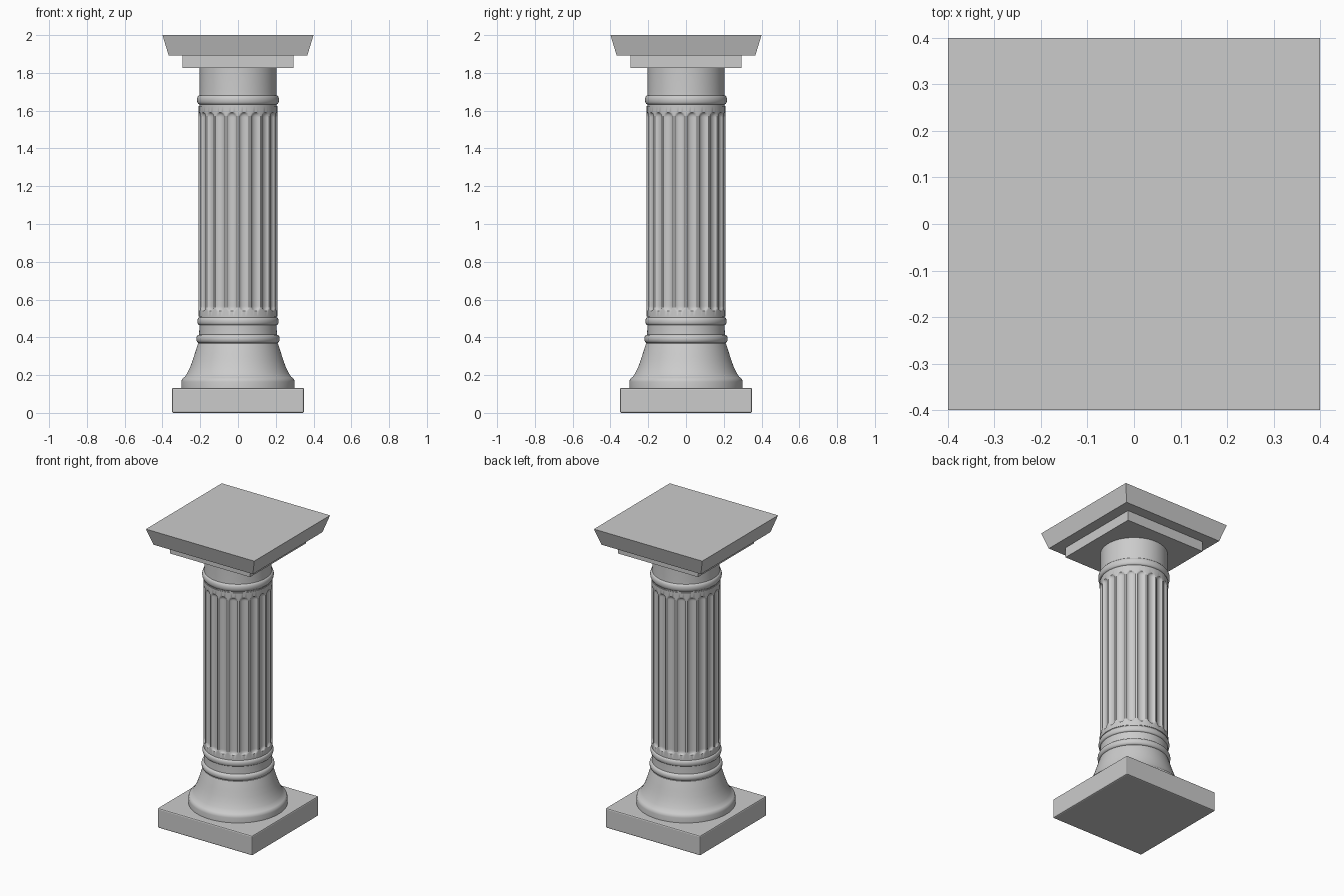
import bpy, bmesh
from math import sin, cos, pi, sqrt, radians

if "Cube" in bpy.data.objects:
    bpy.data.objects.remove(bpy.data.objects["Cube"])

FLUTES = 20
SEG = FLUTES * 12


def make_object(name, bm, smooth=False):
    bmesh.ops.recalc_face_normals(bm, faces=bm.faces[:])
    mesh = bpy.data.meshes.new(name)
    bm.to_mesh(mesh)
    bm.free()
    ob = bpy.data.objects.new(name, mesh)
    bpy.context.collection.objects.link(ob)
    if smooth:
        bpy.ops.object.select_all(action='DESELECT')
        ob.select_set(True)
        bpy.context.view_layer.objects.active = ob
        bpy.ops.object.shade_smooth_by_angle(angle=radians(40))
    return ob


def slab(name, half_bottom, half_top, z0, z1, bevel=0.0):
    """Square block whose sides may flare outward."""
    bm = bmesh.new()
    bmesh.ops.create_cube(bm, size=2)
    for v in bm.verts:
        h = half_top if v.co.z > 0 else half_bottom
        v.co = (v.co.x * h, v.co.y * h, z1 if v.co.z > 0 else z0)
    ob = make_object(name, bm)
    if bevel:
        m = ob.modifiers.new("soft_edges", 'BEVEL')
        m.width, m.segments = bevel, 2
    return ob


def lathe(name, profile, carve=None):
    """Revolve (radius, z) points; carve(angle, z) is subtracted from the radius."""
    bm = bmesh.new()
    rows = []
    for r, z in profile:
        row = []
        for i in range(SEG):
            a = 2 * pi * i / SEG
            q = r - (carve(a, z) if carve else 0)
            row.append(bm.verts.new((q * cos(a), q * sin(a), z)))
        rows.append(row)
    for lo, hi in zip(rows, rows[1:]):
        for i in range(SEG):
            j = (i + 1) % SEG
            bm.faces.new((lo[i], lo[j], hi[j], hi[i]))
    bm.faces.new(rows[0])
    bm.faces.new(rows[-1])
    return make_object(name, bm, smooth=True)


def bead(r, bulge, z, half):
    """Half-round moulding profile."""
    return [(r + bulge * sin(pi * k / 8), z - half * cos(pi * k / 8)) for k in range(9)]


# Rounded-end flutes, with a ridge facing each axis
Z0, Z1, WIDTH, DEPTH = 0.54, 1.59, 0.024, 0.013


def flute(a, z):
    step = 2 * pi / FLUTES
    across = (a % step - step / 2) * 0.207
    along = max(Z0 + WIDTH - z, z - (Z1 - WIDTH), 0)
    return DEPTH * sqrt(max(0, 1 - (across ** 2 + along ** 2) / WIDTH ** 2))


# Square plinth and flared round base
slab("plinth", 0.35, 0.35, 0, 0.132, 0.008)
base = [(0.30, 0.125), (0.30, 0.165), (0.297, 0.178), (0.289, 0.186), (0.281, 0.192),
        (0.269, 0.21), (0.254, 0.24), (0.241, 0.275), (0.23, 0.31), (0.219, 0.345), (0.211, 0.368)]
base += bead(0.206, 0.015, 0.392, 0.022)
base += [(0.205, 0.44)] + bead(0.205, 0.01, 0.485, 0.02) + [(0.205, 0.512)]
lathe("base", base)

# Fluted shaft
ends = [WIDTH * k / 6 for k in range(8)]
heights = [0.51] + [Z0 + e for e in ends] + [Z1 - e for e in reversed(ends)] + [1.625]
lathe("fluted_shaft", [(0.208, z) for z in heights], flute)

# Neck with collar ring
lathe("neck", [(0.205, 1.62)] + bead(0.205, 0.012, 1.657, 0.024) + [(0.204, 1.70), (0.204, 1.83)])

# Capital block and flared top slab
slab("capital_block", 0.295, 0.295, 1.825, 1.893)
slab("top_slab", 0.367, 0.40, 1.892, 2.0)
